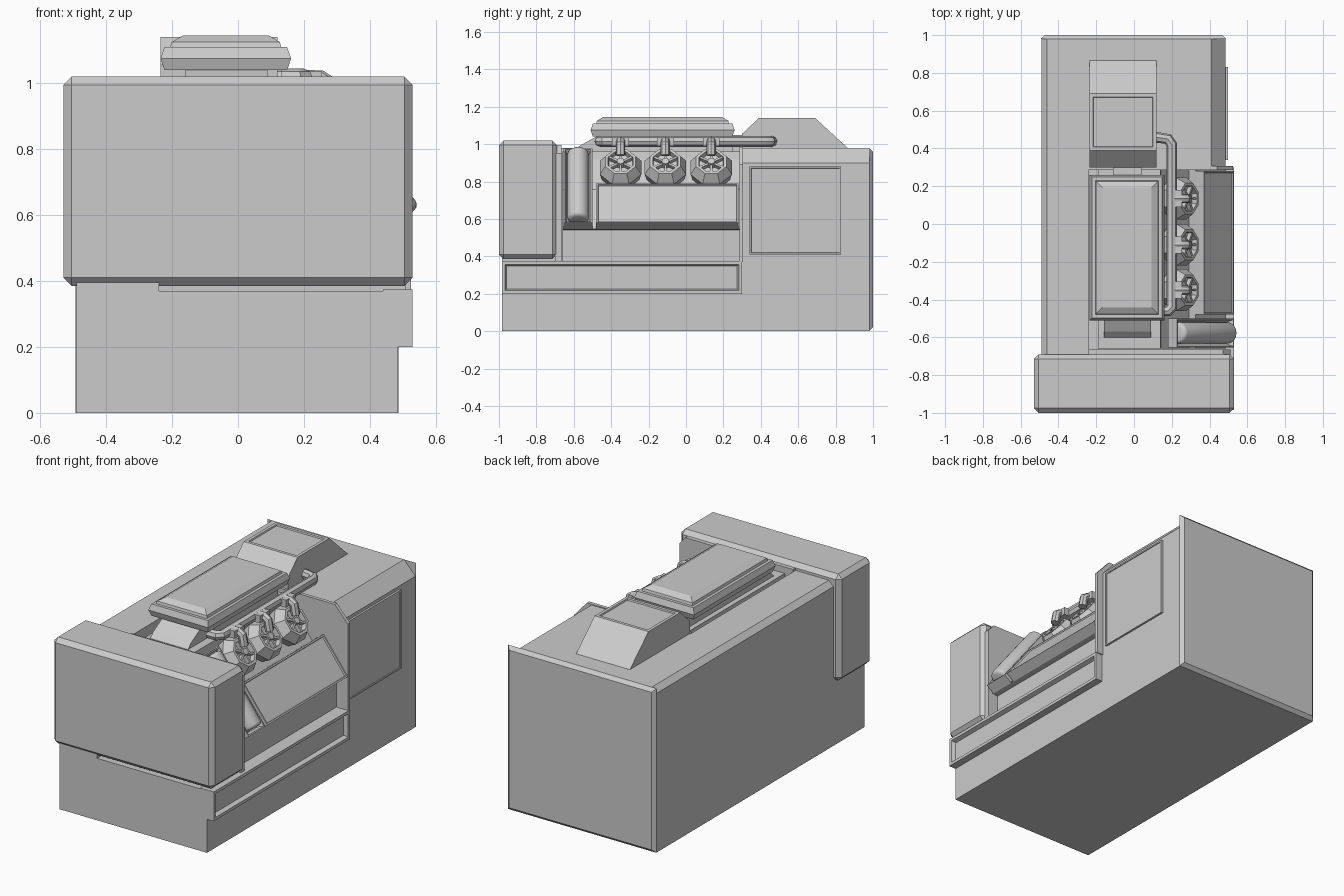
import bpy, bmesh, math
from mathutils import Matrix, Vector

if "Cube" in bpy.data.objects:
    bpy.data.objects.remove(bpy.data.objects["Cube"], do_unlink=True)

grey = bpy.data.materials.new("neutral_grey")
grey.use_nodes = True
GREY = (0.6, 0.6, 0.6, 1)
grey.diffuse_color = GREY
grey.node_tree.nodes["Principled BSDF"].inputs["Base Color"].default_value = GREY


def finish(name, bm, matrix=None, smooth=False):
    if matrix:
        bm.transform(matrix)
    bmesh.ops.recalc_face_normals(bm, faces=bm.faces)
    mesh = bpy.data.meshes.new(name)
    bm.to_mesh(mesh)
    bm.free()
    mesh.materials.append(grey)
    ob = bpy.data.objects.new(name, mesh)
    bpy.context.collection.objects.link(ob)
    if smooth:
        bpy.ops.object.select_all(action="DESELECT")
        ob.select_set(True)
        bpy.context.view_layer.objects.active = ob
        bpy.ops.object.shade_smooth_by_angle(angle=math.radians(40))
    return ob


def chamfer(ob, width):
    mod = ob.modifiers.new("chamfer", "BEVEL")
    mod.width, mod.segments = width, 1
    return ob


def recess(bm, direction, rim, depth):
    """Inset the faces that look along a direction and sink them."""
    bm.normal_update()
    picked = [f for f in bm.faces if f.normal.dot(Vector(direction)) > 0.95]
    bmesh.ops.inset_region(bm, faces=picked, thickness=rim, depth=0)
    bmesh.ops.inset_region(bm, faces=picked, thickness=abs(depth) * 0.5, depth=-depth)


def add_box(bm, lo, hi):
    size = [b - a for a, b in zip(lo, hi)]
    mid = [(a + b) / 2 for a, b in zip(lo, hi)]
    bmesh.ops.create_cube(bm, size=1, matrix=Matrix.Translation(mid) @ Matrix.Diagonal((*size, 1)))
    return bm


def box(name, lo, hi, matrix=None, panel=None):
    bm = add_box(bmesh.new(), lo, hi)
    if panel:
        recess(bm, *panel)
    return finish(name, bm, matrix)


def extrude(name, pts, axis, a, b, panel=None):
    """Extrude a profile: (x, z) along y, or (y, z) along x."""
    bm = bmesh.new()
    place = (lambda p, t: (p[0], t, p[1])) if axis == "y" else (lambda p, t: (t, *p))
    rings = [[bm.verts.new(place(p, t)) for p in pts] for t in (a, b)]
    bm.faces.new(rings[0])
    bm.faces.new(rings[1])
    for i in range(len(pts)):
        j = (i + 1) % len(pts)
        bm.faces.new((rings[0][i], rings[0][j], rings[1][j], rings[1][i]))
    bmesh.ops.recalc_face_normals(bm, faces=bm.faces)
    if panel:
        recess(bm, *panel)
    return finish(name, bm)


def rect_loft(name, centre, half, layers):
    """Stack rectangles given as (z, margin)."""
    bm, rings = bmesh.new(), []
    for z, m in layers:
        rings.append([bm.verts.new((centre[0] + sx * (half[0] - m), centre[1] + sy * (half[1] - m), z))
                      for sx, sy in ((-1, -1), (1, -1), (1, 1), (-1, 1))])
    for r, s in zip(rings, rings[1:]):
        for i in range(4):
            bm.faces.new((r[i], r[(i + 1) % 4], s[(i + 1) % 4], s[i]))
    bm.faces.new(rings[0])
    bm.faces.new(rings[-1])
    return finish(name, bm)


def pipe(name, pts, radius):
    cu = bpy.data.curves.new(name, "CURVE")
    cu.dimensions, cu.bevel_depth, cu.bevel_resolution = "3D", radius, 2
    cu.use_fill_caps = True
    sp = cu.splines.new("POLY")
    sp.points.add(len(pts) - 1)
    for p, co in zip(sp.points, pts):
        p.co = (*co, 1)
    tmp = bpy.data.objects.new(name + "_path", cu)
    bm = bmesh.new()
    bpy.context.collection.objects.link(tmp)
    bpy.context.view_layer.update()
    bm.from_mesh(tmp.evaluated_get(bpy.context.evaluated_depsgraph_get()).to_mesh())
    bpy.data.objects.remove(tmp, do_unlink=True)
    return finish(name, bm, smooth=True)


# Housing: full rear block and stepped front block
rear = extrude("rear_housing", [(-0.49, 0), (0.485, 0), (0.485, 0.9), (0.41, 0.98), (-0.46, 0.98), (-0.49, 0.95)],
               "y", 0.3, 0.98)
extrude("front_housing", [(-0.49, 0), (0.485, 0), (0.485, 0.37), (-0.24, 0.37), (-0.24, 0.98), (-0.46, 0.98),
                          (-0.49, 0.95)], "y", -0.985, 0.3)
rect_loft("rear_plate", (0, 0), (0.49, 0.49), [(0.98, 0), (1.0, 0.02)]).matrix_world = (
    Matrix.Translation((-0.0025, 0, 0.49)) @ Matrix.Rotation(-math.pi / 2, 4, "X"))
box("side_door", (0.48, 0.34, 0.41), (0.497, 0.83, 0.88), panel=((1, 0, 0), 0.012, 0.004))

# Front cover and side skirt
chamfer(box("front_cover", (-0.53, -1, 0.385), (0.53, -0.69, 1.02)), 0.025)
box("side_skirt", (0.44, -0.985, 0.2), (0.53, 0.3, 0.375), panel=((1, 0, 0), 0.025, 0.025))

# Engine bay walls
extrude("rear_bay_frame", [(-0.24, 0.37), (0.525, 0.37), (0.525, 0.89), (0.44, 0.985), (-0.24, 0.985)],
        "y", 0.285, 0.306)
extrude("front_bay_frame", [(-0.24, 0.37), (0.51, 0.37), (0.51, 0.95), (0.47, 0.995), (-0.24, 0.995)],
        "y", -0.7, -0.665)

# Engine block with sloping bank
extrude("engine_block", [(-0.19, 0.37), (0.45, 0.37), (0.45, 0.54), (0.486, 0.547), (0.325, 0.758), (0.29, 0.73),
                         (0.147, 0.917), (0.14, 0.96), (-0.19, 0.96)], "y", -0.66, 0.29)

# Local frame of the slope: x runs up it, z points out of it
up, out = Vector((-0.606, 0, 0.795)), Vector((0.795, 0, 0.606))
slope = Matrix.Translation((0.53, 0, 0.58)) @ Matrix((up, (0, -1, 0), out)).transposed().to_4x4()
box("bank_cover", (0, -0.28, -0.06), (0.265, 0.48, 0), slope, ((0, 0, 1), 0.012, 0.008))
box("barrel_tray", (0, 0.5, -0.06), (0.5, 0.655, 0), slope, ((0, 0, 1), 0.01, 0.035))

# Barrel lying in its tray
bm = bmesh.new()
bmesh.ops.create_cone(bm, cap_ends=True, segments=20, radius1=0.057, radius2=0.057, depth=0.46)
caps = [e for e in bm.edges if abs(e.verts[0].co.z - e.verts[1].co.z) < 0.01]
bmesh.ops.bevel(bm, geom=caps, offset=0.02, segments=3, profile=0.5, affect="EDGES")
finish("barrel", bm, slope @ Matrix.Translation((0.255, 0.577, -0.012)) @ Matrix.Rotation(math.pi / 2, 4, "Y"), True)

# Three cylinder heads with spoked faces and feed elbows
for n, y in enumerate((-0.35, -0.11, 0.135), 1):
    bm = bmesh.new()
    for r1, r2, z0, z1 in ((0.1, 0.12, -0.13, -0.045), (0.12, 0.088, -0.045, 0.01)):
        bmesh.ops.create_cone(bm, cap_ends=True, segments=8, radius1=r1, radius2=r2, depth=z1 - z0,
                              matrix=Matrix.Translation((0, 0, (z0 + z1) / 2)) @ Matrix.Rotation(math.pi / 8, 4, "Z"))
    bm.normal_update()
    face = max(bm.faces, key=lambda f: f.calc_center_median().z)
    bmesh.ops.inset_region(bm, faces=[face], thickness=0.016)
    bmesh.ops.inset_region(bm, faces=[face], thickness=0.004, depth=-0.03)
    bmesh.ops.create_cone(bm, cap_ends=True, segments=8, radius1=0.026, radius2=0.02, depth=0.04,
                          matrix=Matrix.Translation((0, 0, -0.006)))
    for k in range(6):
        spoke = bmesh.ops.create_cube(bm, size=1, matrix=Matrix.Rotation(k * math.pi / 3, 4, "Z")
                                      @ Matrix.Translation((0.045, 0, -0.008)) @ Matrix.Diagonal((0.06, 0.012, 0.025, 1)))
    finish(f"cylinder_head_{n}", bm, slope @ Matrix.Translation((0.405, -y, 0)))
    pipe(f"feed_elbow_{n}", [(0.19, y, 1.015), (0.25, y, 1.015), (0.275, y, 1.0), (0.285, y, 0.94)], 0.025)
    bm = add_box(bmesh.new(), (0.215, y - 0.045, 0.99), (0.255, y + 0.045, 1.035))
    finish(f"feed_clamp_{n}", bm)

# Fuel rail along the heads
pipe("fuel_rail", [(0.13, -0.46, 1.015), (0.18, -0.46, 1.015), (0.2, -0.44, 1.015), (0.2, 0.42, 1.015),
                   (0.18, 0.45, 1.015), (0.11, 0.46, 1.015)], 0.029)

# Top cover on its pedestal
box("cover_pedestal", (-0.16, -0.48, 0.95), (0.09, 0.25, 1.05))
rect_loft("top_cover", (-0.037, -0.125), (0.198, 0.385),
          [(1.04, 0.012), (1.075, 0), (1.11, 0.012), (1.11, 0.03), (1.125, 0.034), (1.145, 0.068)])
extrude("front_duct", [(-0.66, 0.9), (-0.57, 0.99), (-0.48, 1.04), (-0.4, 1.04), (-0.4, 0.9)], "x", -0.16, 0.09)
box("rear_duct", (-0.11, 0.2, 0.95), (0.04, 0.32, 1.05))

# Rear hood with sunken lid
extrude("rear_hood", [(0.3, 0.95), (0.3, 1.055), (0.39, 1.14), (0.69, 1.14), (0.87, 0.975), (0.87, 0.95)],
        "x", -0.235, 0.12, panel=((0, 0, 1), 0.026, 0.008))
